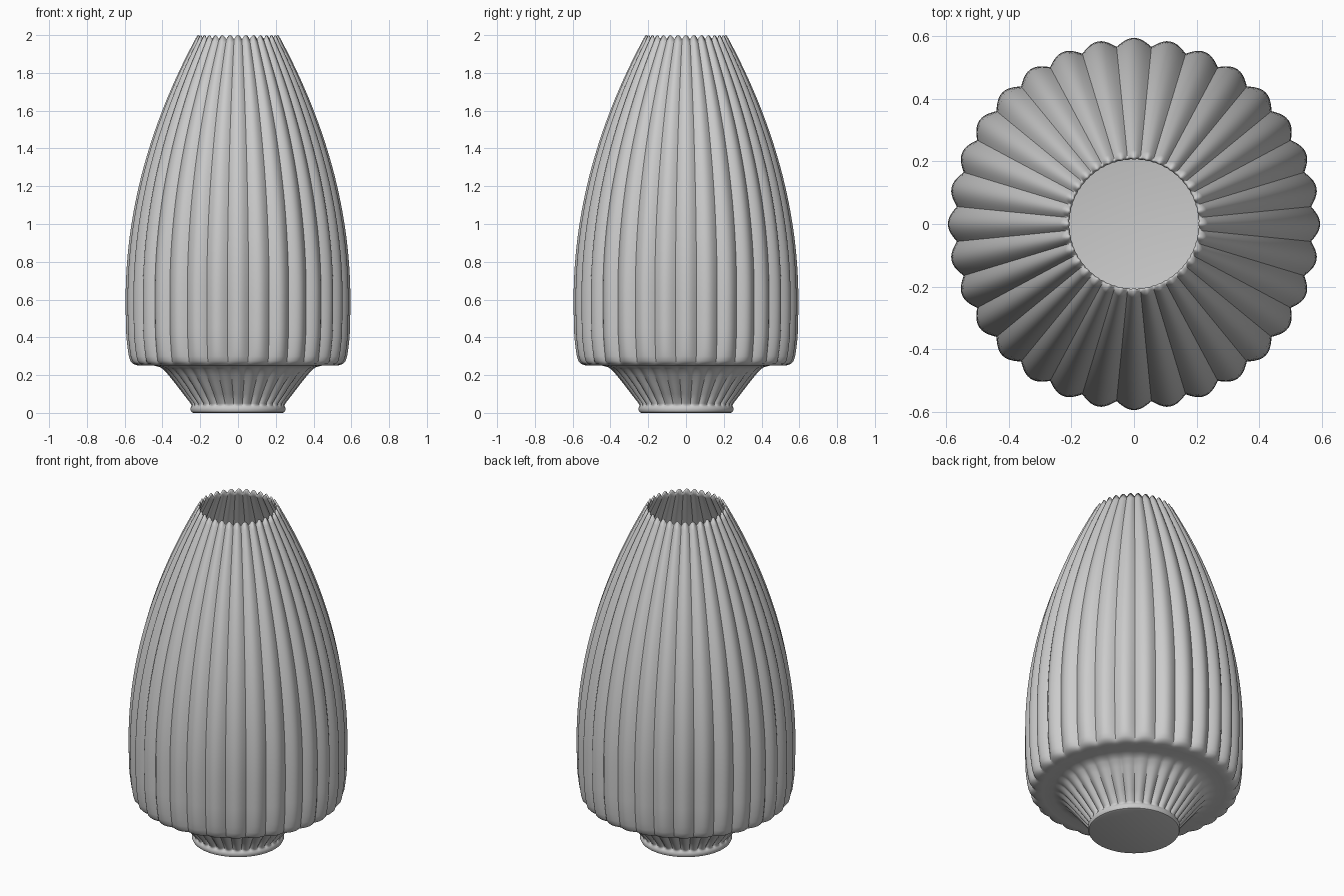
import bpy, bmesh, math

if "Cube" in bpy.data.objects:
    bpy.data.objects.remove(bpy.data.objects["Cube"])

RIBS, STEPS = 32, 10          # ribs around the vase, segments per rib
N = RIBS * STEPS

# Profile rows: (rib crest radius, height, rib depth, extra height dip in grooves)
rows = [
    # foot ring
    (0.235, 0.000, 0, 0), (0.246, 0.004, 0, 0), (0.251, 0.014, 0, 0),
    (0.251, 0.026, 0, 0), (0.247, 0.034, 0, 0),
    # fluted cone
    (0.246, 0.040, 0.006, 0), (0.251, 0.050, 0.016, 0), (0.290, 0.100, 0.018, 0),
    (0.328, 0.150, 0.017, 0), (0.368, 0.200, 0.014, 0), (0.395, 0.230, 0.010, 0),
    (0.415, 0.243, 0.006, 0), (0.445, 0.250, 0.002, 0),
    # flat underside and rounded shoulder
    (0.500, 0.250, 0.002, 0), (0.535, 0.252, 0.007, 0), (0.556, 0.260, 0.014, 0),
    (0.570, 0.275, 0.020, 0), (0.578, 0.300, 0.024, 0), (0.584, 0.340, 0.025, 0),
]
# body: parabolic taper towards the mouth
for i in range(32):
    z = 0.40 + 1.56 * i / 31
    k = 0.10 if z < 0.6 else 0.194
    t = max(0, (z - 0.6) / 1.4)
    rows.append((0.595 - k * (z - 0.6) ** 2, z, 0.026 - 0.013 * t, 0))
# mouth: round opening with a scalloped height
rows.append((0.215, 2.0, 0, 0.022))

bm = bmesh.new()
rings = []
for r, z, depth, dip in rows:
    ring = []
    for j in range(N):
        a = 2 * math.pi * j / N
        groove = 1 - abs(math.cos(RIBS * a / 2))
        rad = r - depth * groove
        ring.append(bm.verts.new((rad * math.cos(a), rad * math.sin(a), z - dip * groove)))
    rings.append(ring)
for lo, hi in zip(rings, rings[1:]):
    for j in range(N):
        k = (j + 1) % N
        bm.faces.new((lo[j], lo[k], hi[k], hi[j]))
# closed bottom
bm.faces.new(list(reversed(rings[0])))

mesh = bpy.data.meshes.new("fluted_vase")
bm.to_mesh(mesh)
bm.free()
vase = bpy.data.objects.new("fluted_vase", mesh)
bpy.context.collection.objects.link(vase)

# thin wall
wall = vase.modifiers.new("wall", 'SOLIDIFY')
wall.thickness = 0.01
wall.offset = -1

bpy.context.view_layer.objects.active = vase
vase.select_set(True)
bpy.ops.object.shade_smooth_by_angle(angle=math.radians(40))
